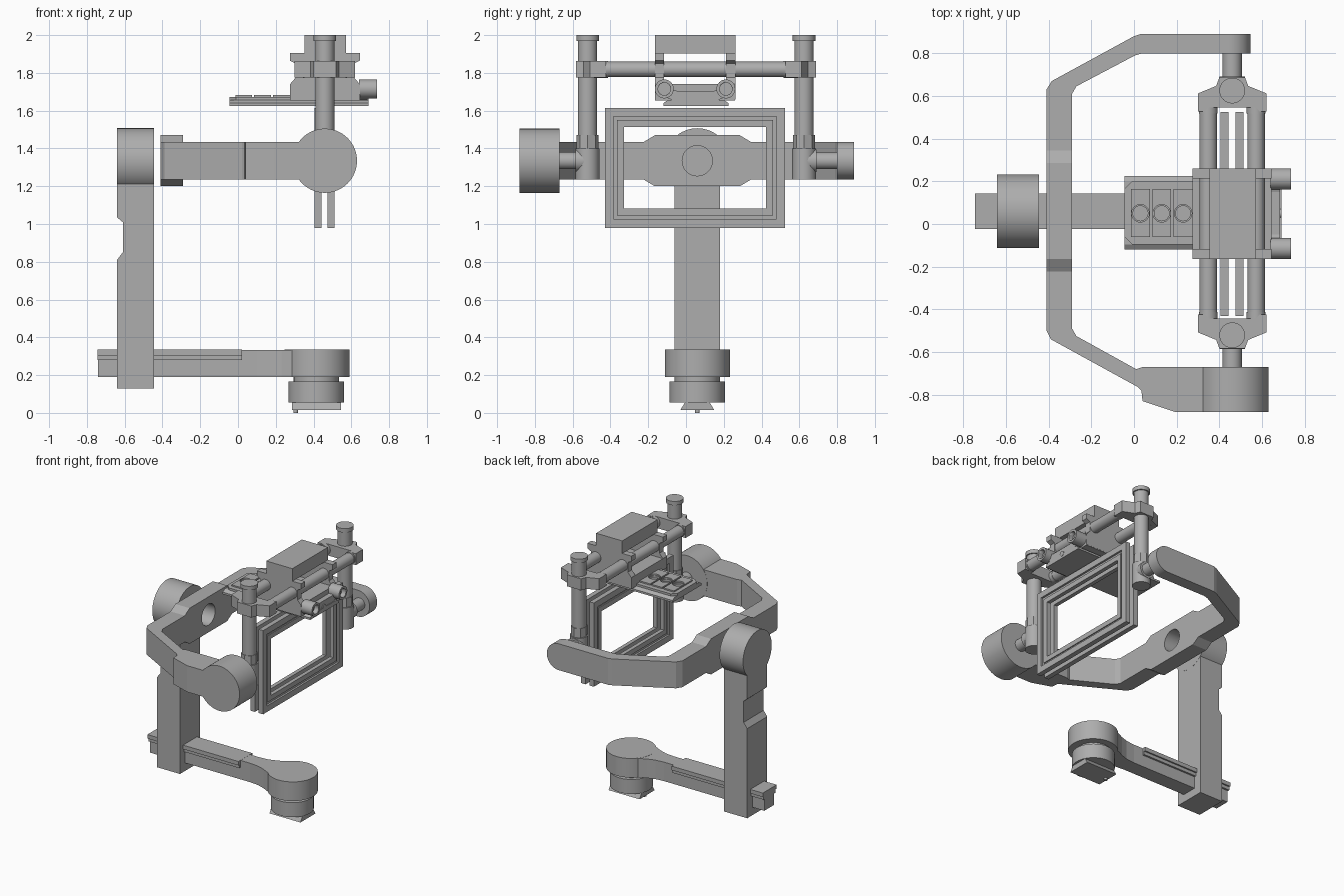
import bpy
from mathutils import Vector
from math import cos, sin, tau

if "Cube" in bpy.data.objects:
    bpy.data.objects.remove(bpy.data.objects["Cube"])

grey = bpy.data.materials.new("plain_grey")
grey.use_nodes = True
COLOUR = (0.42, 0.42, 0.42, 1)
grey.diffuse_color = COLOUR
grey.node_tree.nodes["Principled BSDF"].inputs["Base Color"].default_value = COLOUR

CY = 0.06      # centre line of the carrier and the base
AX = 0.46      # x of the tilt axis
AZ = 1.335     # height of the roll and tilt axes


def prism(name, pts, axis, a, b, smooth=False):
    """Extrude a closed profile along an axis; profile order is xy, xz or yz."""
    def place(p, h):
        return {"z": (p[0], p[1], h), "y": (p[0], h, p[1]), "x": (h, p[0], p[1])}[axis]
    n = len(pts)
    verts = [place(p, h) for h in (a, b) for p in pts]
    faces = [list(range(n)), list(range(n, 2 * n))]
    faces += [[i, (i + 1) % n, (i + 1) % n + n, i + n] for i in range(n)]
    mesh = bpy.data.meshes.new(name)
    mesh.from_pydata(verts, [], faces)
    mesh.materials.append(grey)
    ob = bpy.data.objects.new(name, mesh)
    bpy.context.collection.objects.link(ob)
    bpy.ops.object.select_all(action="DESELECT")
    ob.select_set(True)
    bpy.context.view_layer.objects.active = ob
    bpy.ops.object.mode_set(mode="EDIT")
    bpy.ops.mesh.select_all(action="SELECT")
    bpy.ops.mesh.normals_make_consistent(inside=False)
    bpy.ops.object.mode_set(mode="OBJECT")
    if smooth:
        bpy.ops.object.shade_smooth_by_angle()
    return ob


def box(name, x, y, z):
    return prism(name, [(x[0], y[0]), (x[1], y[0]), (x[1], y[1]), (x[0], y[1])], "z", *z)


def cyl(name, centre, r, axis, a, b, sides=48):
    pts = [(centre[0] + r * cos(tau * i / sides), centre[1] + r * sin(tau * i / sides))
           for i in range(sides)]
    return prism(name, pts, axis, a, b, True)


def cut(ob, cutter):
    """Subtract a cutter and discard it."""
    cutter.hide_render = True
    mod = ob.modifiers.new("cut", "BOOLEAN")
    mod.operation, mod.solver, mod.object = "DIFFERENCE", "EXACT", cutter
    bpy.context.view_layer.objects.active = ob
    bpy.ops.object.modifier_apply(modifier=mod.name)
    bpy.data.objects.remove(cutter)


# Base arm with its stepped rail
half = [(-0.74, 0.058), (0.1, 0.058), (0.17, 0.065), (0.23, 0.085), (0.28, 0.11), (0.4, 0.11)]
prism("base_arm", [(x, CY - w) for x, w in half] + [(x, CY + w) for x, w in reversed(half)],
      "z", 0.19, 0.334)
box("rail_top", (-0.745, 0.02), (CY - 0.083, CY + 0.083), (0.305, 0.335))
box("rail_lower", (-0.745, 0.02), (CY - 0.072, CY + 0.072), (0.28, 0.305))

# Base motor and mounting foot
cyl("base_motor", (0.418, CY), 0.172, "z", 0.19, 0.335, 64)
cyl("base_neck", (0.415, CY), 0.12, "z", 0.16, 0.195)
cyl("base_mount", (0.415, CY), 0.147, "z", 0.055, 0.165, 64)
prism("dovetail_foot", [(CY - 0.09, 0.015), (CY + 0.09, 0.015), (CY + 0.065, 0.056),
                        (CY - 0.065, 0.056)], "x", 0.285, 0.545)
cyl("foot_pin", (0.305, CY), 0.012, "z", 0, 0.02, 16)

# Upright post with its outer notch, and the roll motor
prism("upright_post", [(-0.445, 0.13), (-0.64, 0.13), (-0.64, 0.81), (-0.61, 0.85), (-0.61, 1.01),
                       (-0.64, 1.035), (-0.64, 1.25), (-0.445, 1.25)], "y", CY - 0.12, CY + 0.12)
cyl("roll_motor", (CY, AZ), 0.172, "x", -0.641, -0.444, 64)

# Bent yoke frame with the hub bore
outer = [(0.445, 0.89), (0.03, 0.89), (0, 0.88), (-0.385, 0.67), (-0.41, 0.63), (-0.41, -0.5),
         (-0.39, -0.54), (0.02, -0.765), (0.035, -0.78), (0.04, -0.83), (0.19, -0.88), (0.46, -0.88)]
inner = [(0.46, -0.67), (0.04, -0.67), (0.01, -0.68), (-0.27, -0.525), (-0.29, -0.49), (-0.29, 0.61),
         (-0.27, 0.645), (0.005, 0.79), (0.04, 0.8), (0.445, 0.8)]
frame = prism("yoke_frame", outer + inner, "z", AZ - 0.1, AZ + 0.1)
cut(frame, cyl("hub_bore_cutter", (CY, AZ), 0.08, "x", -0.5, -0.2))
cyl("yoke_rounded_end", (0.445, AZ), 0.1, "y", 0.8, 0.89)
for side, label in ((1, "top"), (-1, "bottom")):
    prism("hub_pad_" + label, [(CY + w, AZ + side * h) for w, h in
          ((-0.285, 0.099), (-0.225, 0.135), (0.225, 0.135), (0.285, 0.099))], "x", -0.41, -0.29)

# Tilt motor
cyl("tilt_motor", (AX, AZ), 0.17, "y", -0.881, -0.669, 64)

# Shafts, pillars and rod clamps, front and back
for s, label in ((-1, "front"), (1, "back")):
    def at(d):
        return CY - 0.008 + s * d
    py = at(0.573)
    cyl(label + "_shaft", (AX, AZ), 0.045, "y", *sorted((py, at(0.76))))
    cyl(label + "_shaft_flange", (AX, AZ), 0.06, "y", *sorted((py, at(0.638))))
    cyl(label + "_pillar_socket", (AX, py), 0.063, "z", 1.235, 1.4)
    cyl(label + "_pillar_collar", (AX, py), 0.058, "z", 1.4, 1.47, 8)
    cyl(label + "_pillar", (AX, py), 0.051, "z", 1.4, 1.98)
    cyl(label + "_pillar_cap", (AX, py), 0.06, "z", 1.97, 2.0)
    edge = [(0.16, 0.475), (0.16, 0.56), (0.075, 0.595), (0.06, 0.635)]
    back_edge = [(0.13, 0.475), (0.11, 0.495)]
    right = back_edge[::-1] + edge
    prism(label + "_rod_clamp", [(AX + w, at(d)) for w, d in right]
          + [(AX - w, at(d)) for w, d in reversed(right)], "z", 1.775, 1.862)
    # Sleeves around the rod ends
    for dx in (-0.112, 0.112):
        cyl(label + "_rod_sleeve", (AX + dx, 1.818), 0.044, "y", *sorted((at(0.465), at(0.54))))

    # Carriage end plate gripping the rods
    w = [(0.185, 1.66), (0.185, 1.74), (0.155, 1.775), (0.155, 1.85), (0.185, 1.865), (0.185, 1.905)]
    prism(label + "_carriage_plate", [(AX + d, z) for d, z in w]
          + [(AX - d, z) for d, z in reversed(w)], "y",
          *sorted((CY - 0.012 + s * 0.165, CY - 0.012 + s * 0.213)))

    # Hollow knob on the carriage side
    ky = CY - 0.012 + s * 0.163
    knob = cyl(label + "_knob", (ky, 1.715), 0.05, "x", 0.64, 0.735, 32)
    cut(knob, cyl("knob_cutter", (ky, 1.715), 0.033, "x", 0.7, 0.8, 32))

# Twin rods
for dx, label in ((-0.112, "inner"), (0.112, "outer")):
    cyl(label + "_rod", (AX + dx, 1.818), 0.041, "y", -0.44, 0.54)

# Carriage block, tray and side bracket
box("carriage_block", (0.353, 0.572), (-0.165, 0.261), (1.903, 2.0))
box("carriage_tray", (0.275, 0.645), (-0.164, 0.26), (1.655, 1.742))
prism("knob_bracket", [(-0.15, 1.69), (-0.03, 1.637), (0.13, 1.637), (0.245, 1.69), (0.245, 1.735),
                       (0.15, 1.705), (-0.05, 1.705), (-0.15, 1.735)], "x", 0.64, 0.685)
cyl("bracket_screw", (0.05, 1.66), 0.02, "x", 0.68, 0.692, 20)

# Quick release plate with three bored pads
prism("release_base", [(-0.12, 1.625), (0.225, 1.625), (0.225, 1.64), (0.2, 1.656), (-0.095, 1.656),
                       (-0.12, 1.64)], "x", -0.045, 0.69)
plate = prism("release_plate", [(-0.045, -0.06), (-0.01, -0.095), (0.3, -0.095), (0.3, 0.2),
                                (-0.01, 0.2), (-0.045, 0.165)], "z", 1.65, 1.672)
bores = (0.03, 0.13, 0.23)
for x in bores:
    cut(plate, cyl("plate_cutter", (x, 0.05), 0.035, "z", 1.655, 1.7, 32))
    pad = box("release_pad", (x - 0.044, x + 0.044), (-0.06, 0.165), (1.671, 1.682))
    cut(pad, cyl("pad_cutter", (x, 0.05), 0.041, "z", 1.6, 1.7, 32))


# Twin screen frames, each made of nested stepped rings
def ring(name, inset, width, x0, x1):
    y0, y1, z0, z1 = -0.43 + inset, 0.525 - inset, 0.98 + inset, 1.615 - inset
    ob = box(name, (x0, x1), (y0, y1), (z0, z1))
    cut(ob, box("ring_cutter", (x0 - 1, x1 + 1), (y0 + width, y1 - width), (z0 + width, z1 - width)))


for x, s, label in ((0.475, 1, "outer"), (0.443, -1, "inner")):
    for inset, width, depth, part in ((0, 0.046, 0.037, "rim"), (0.045, 0.021, 0.022, "groove"),
                                      (0.065, 0.037, 0.03, "lip")):
        ring(f"{label}_frame_{part}", inset, width, *sorted((x, x + s * depth)))
